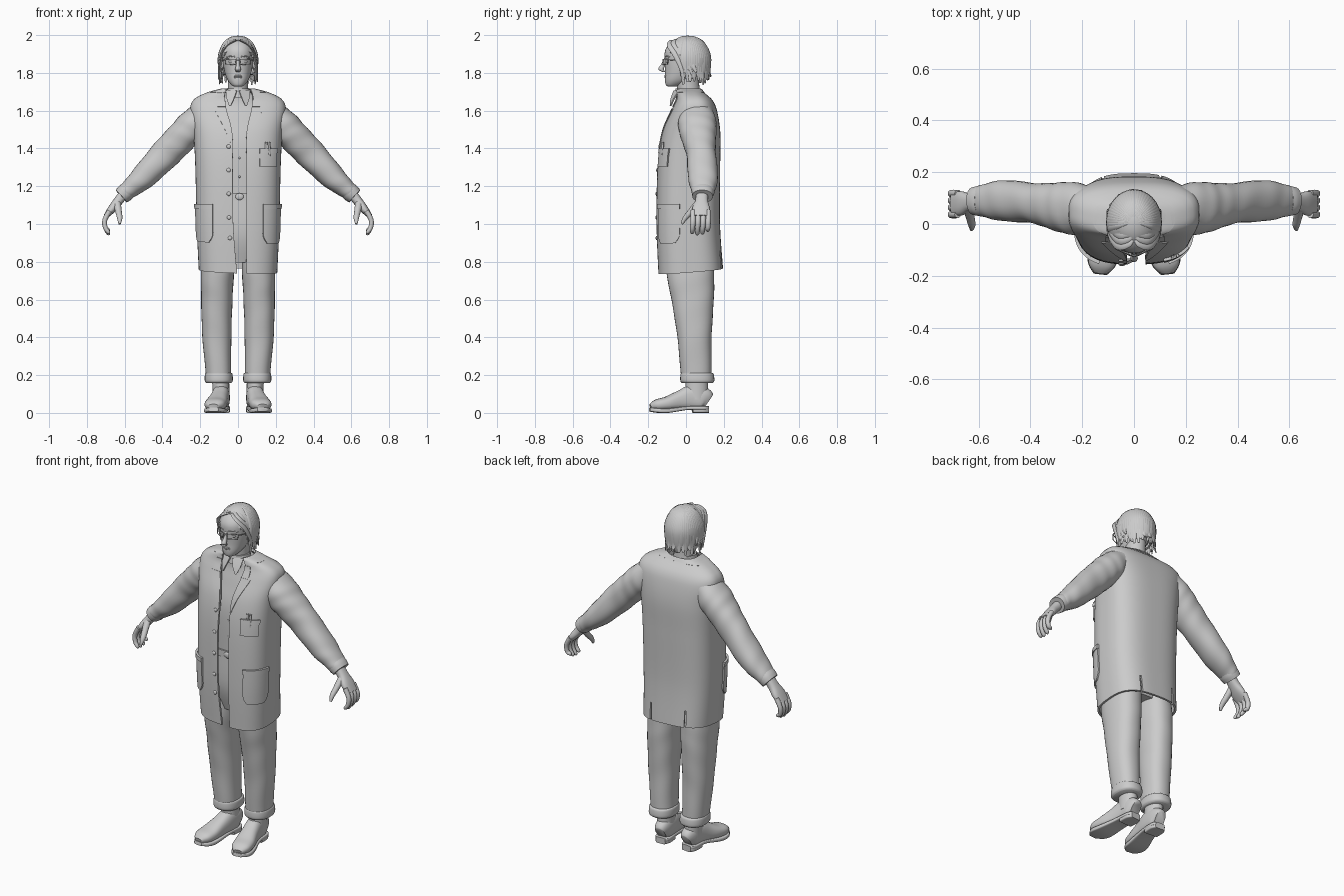
import bpy, bmesh, random
from math import sin, cos, asin, pi, radians
from mathutils import Vector, Matrix

if "Cube" in bpy.data.objects:
    bpy.data.objects.remove(bpy.data.objects["Cube"])
random.seed(4)
parts = []

grey = bpy.data.materials.new("plain grey")
grey.use_nodes = True
GREY = (0.6, 0.6, 0.6, 1)
grey.diffuse_color = GREY
grey.node_tree.nodes["Principled BSDF"].inputs["Base Color"].default_value = GREY


def add(name, bm, thick=0):
    bmesh.ops.recalc_face_normals(bm, faces=bm.faces)
    mesh = bpy.data.meshes.new(name)
    bm.to_mesh(mesh)
    bm.free()
    mesh.materials.append(grey)
    ob = bpy.data.objects.new(name, mesh)
    bpy.context.collection.objects.link(ob)
    if thick:
        mod = ob.modifiers.new("thickness", "SOLIDIFY")
        mod.thickness, mod.offset = thick, 0
        ob.modifiers.new("crisp rim", "EDGE_SPLIT").split_angle = radians(50)
    parts.append(ob)


def spline(keys, steps):
    """Catmull-Rom through rows of numbers."""
    out, last = [], len(keys) - 1
    for i in range(last):
        four = keys[max(i - 1, 0)], keys[i], keys[i + 1], keys[min(i + 2, last)]
        for k in range(steps):
            t = k / steps
            out.append([b + t / 2 * (c - a + t * (2 * a - 5 * b + 4 * c - d + t * (3 * (b - c) + d - a)))
                        for a, b, c, d in zip(*four)])
    return out + [list(keys[-1])]


def bend(value, power):
    return (1 if value > 0 else -1) * abs(value) ** (2 / power)


def grid(name, rows, wrap=False, thick=0, skip=None):
    bm = bmesh.new()
    vs = [[bm.verts.new(p) for p in row] for row in rows]
    n = len(rows[0])
    for i in range(len(vs) - 1):
        for j in range(n if wrap else n - 1):
            if skip and skip(i, j):
                continue
            k = (j + 1) % n
            bm.faces.new((vs[i][j], vs[i][k], vs[i + 1][k], vs[i + 1][j]))
    if wrap:
        bm.faces.new(vs[0])
        bm.faces.new(vs[-1])
    add(name, bm, thick)


def tube(name, keys, side=1, power=2, ref=(0, 1, 0), n=24, steps=5, fold=0, level=False):
    """Loft through rows of x, y, z, radius across, radius along ref."""
    rows, rings = spline(keys, steps), []
    ref = Vector(ref)
    for i, row in enumerate(rows):
        t = (Vector(rows[min(i + 1, len(rows) - 1)][:3]) - Vector(rows[max(i - 1, 0)][:3])).normalized()
        if level:
            t = Vector((0, 0, 1))
        v = (ref - t * ref.dot(t)).normalized()
        u = v.cross(t)
        ring = []
        for j in range(n):
            a = 2 * pi * j / n
            w = 1 + fold * sin(2 * a + i * 0.5) * sin(i * 0.4)
            p = Vector(row[:3]) + u * row[3] * w * bend(cos(a), power) + v * row[4] * w * bend(sin(a), power)
            ring.append((p.x * side, p.y, p.z))
        rings.append(ring)
    grid(name, rings, wrap=True)


def ball(name, place, size):
    bm = bmesh.new()
    bmesh.ops.create_uvsphere(bm, u_segments=32, v_segments=20, radius=1,
                              matrix=Matrix.Translation(place) @ Matrix.Diagonal((*size, 1)))
    add(name, bm)


def wire(name, points, r, closed=False):
    curve = bpy.data.curves.new(name, "CURVE")
    curve.dimensions, curve.bevel_depth = "3D", r
    line = curve.splines.new("POLY")
    line.points.add(len(points) - 1)
    for p, q in zip(line.points, points):
        p.co = (*q, 1)
    line.use_cyclic_u = closed
    curve.materials.append(grey)
    bpy.context.collection.objects.link(bpy.data.objects.new(name, curve))


# Coat surface: height, centre y, half width, half depth, right and left opening
COAT = spline([(.75, .025, .202, .165, .005, .045), (1, .012, .213, .162, .025, .045),
               (1.3, .015, .22, .16, .028, .045), (1.48, .028, .23, .148, .03, .045),
               (1.6, .043, .247, .115, .06, .07), (1.655, .043, .23, .09, .068, .078),
               (1.69, .025, .165, .068, .07, .075), (1.712, .014, .085, .062, .055, .06)], 8)
POWER = 2.9


def coat_row(z):
    for a, b in zip(COAT, COAT[1:]):
        if z <= b[0]:
            t = (z - a[0]) / (b[0] - a[0])
            return [p + (q - p) * t for p, q in zip(a, b)]
    return COAT[-1]


def edge(z, s):
    row = coat_row(z)
    return asin((row[5 if s > 0 else 4] / row[2]) ** (POWER / 2))


def coat_point(z, a, out=0):
    _, cy, rx, ry, _, _ = coat_row(z)
    x, y = (rx + out) * bend(sin(a), POWER), cy - (ry + out) * bend(cos(a), POWER)
    return x, y, z + max(0, 1 - (z - .75) / .3) * (y * .08 - x * .04)


def panel(name, z0, z1, start, end, out, cols, rows, thick, skip=None):
    pts = []
    for i in range(rows + 1):
        z = z0 + (z1 - z0) * i / rows
        a, b = start(z), end(z)
        pts.append([coat_point(z, a + (b - a) * j / cols, out) for j in range(cols + 1)])
    grid(name, pts, thick=thick, skip=skip)


def rounding(z):
    return 60 * max(0, .955 - z) ** 2


# Coat body with two back vents, collar, lapels, pockets, buttons
panel("coat_body", .75, 1.712, lambda z: edge(z, 1), lambda z: 2 * pi - edge(z, -1), 0, 110, 56, .012,
      lambda i, j: i < 6 and j in (47, 62))
panel("coat_collar", 1.695, 1.712, lambda z: edge(z, 1), lambda z: 2 * pi - edge(z, -1), .006, 60, 4, .008)
for s, tag in ((1, "left"), (-1, "right")):
    panel(tag + "_lapel", 1.42, 1.61, lambda z: s * edge(z, s),
          lambda z: s * (edge(z, s) + .02 + 1.1 * (z - 1.42)), .007, 8, 14, .007)
    panel(tag + "_collar_flap", 1.62, 1.675, lambda z: s * edge(z, s),
          lambda z: s * (edge(z, s) + .16), .007, 8, 8, .007)
    panel(tag + "_hip_pocket", .905, 1.1, lambda z: s * (.5 + rounding(z)),
          lambda z: s * (1.42 - rounding(z)), .007, 16, 16, .014)
    panel(tag + "_pocket_hem", 1.08, 1.105, lambda z: s * .48, lambda z: s * 1.43, .012, 16, 3, .012)
panel("breast_pocket", 1.305, 1.4, lambda z: .38, lambda z: .98, .007, 10, 8, .014)
panel("breast_pocket_flap", 1.375, 1.4, lambda z: .36, lambda z: 1, .011, 10, 3, .011)
for dx in (0, .02):
    wire("pocket_pen", [(.145 + dx, -.125, 1.36), (.15 + dx, -.123, 1.435)], .006)
for z in (1.41, 1.285, 1.16, 1.035, .93):
    ball("coat_button", coat_point(z, -edge(z, -1) - .06, .007), (.011, .006, .011))

# Shirt, belt, hips
tube("shirt", [(0, .015, 1.14, .165, .115), (0, .015, 1.4, .18, .118), (0, .03, 1.55, .18, .1),
               (0, .035, 1.64, .14, .08), (0, .02, 1.7, .062, .064)], power=2.5, n=40, level=True)
tube("shirt_collar", [(0, .006, 1.67, .07, .07), (0, .008, 1.718, .062, .062)], n=32, level=True)
tube("belt", [(0, .015, 1.125, .172, .125), (0, .015, 1.165, .172, .125)], power=2.5, n=40)
tube("hips", [(0, .02, .8, .11, .09), (0, .015, .95, .18, .122), (0, .015, 1.15, .168, .118)], power=2.5, n=40)
ball("belt_buckle", (.008, -.112, 1.145), (.022, .008, .018))
for z in (1.25, 1.35, 1.45, 1.55):
    ball("shirt_button", (.008, -.101 + max(0, z - 1.4) * .25, z), (.006, .006, .006))

for s, tag in ((1, "left_"), (-1, "right_")):
    # Shirt collar point
    grid(tag + "collar_point", [[(s * .006, -.064, 1.705), (s * .062, -.035, 1.708)],
                                [(s * .022, -.08, 1.66), (s * .06, -.062, 1.665)],
                                [(s * .038, -.083, 1.625), (s * .046, -.08, 1.625)]], thick=.007)
    # Sleeve and cuff
    tube(tag + "sleeve", [(.165, .055, 1.595, .07, .09), (.235, .06, 1.525, .084, .102),
                          (.3, .068, 1.458, .083, .092), (.38, .08, 1.375, .081, .077),
                          (.5, .09, 1.25, .067, .078), (.58, .09, 1.18, .048, .062),
                          (.612, .088, 1.152, .043, .052)],
         s, 2.2, n=32, steps=8, fold=.03)
    tube(tag + "cuff", [(.585, .089, 1.176, .047, .059), (.6, .089, 1.163, .048, .058),
                        (.618, .088, 1.147, .044, .054)], s, 2.2)
    # Hand
    tube(tag + "palm", [(.6, .085, 1.165, .026, .032), (.635, .083, 1.12, .025, .034),
                        (.667, .08, 1.08, .022, .047), (.7, .078, 1.04, .013, .043)], s, 2.4)
    for k in range(4):
        y, drop = .037 + .027 * k, (.006, 0, .004, .018)[k]
        tube(tag + "finger", [(.68, y, 1.07, .014, .014), (.705, y, 1.02, .013, .014),
                              (.702, y - .002, .98, .012, .013), (.686, y - .004, .95 + drop, .01, .011),
                              (.682, y - .004, .941 + drop, .003, .004)], s, n=12)
    tube(tag + "thumb", [(.64, .06, 1.11, .016, .02), (.632, .025, 1.065, .016, .017),
                         (.626, -.005, 1.03, .013, .014), (.627, -.022, 1, .006, .006)], s, n=12, ref=(1, 0, 0))
    # Trouser leg with turn-up
    tube(tag + "trouser_leg", [(.1, .02, .95, .082, .108), (.108, .022, .76, .087, .127),
                               (.112, .035, .6, .083, .112), (.112, .045, .4, .077, .09),
                               (.102, .055, .18, .066, .08)], s, 2.3, n=32, steps=8, fold=.015, level=True)
    tube(tag + "turn_up", [(.102, .058, .212, .066, .08), (.102, .059, .204, .073, .088),
                           (.102, .06, .17, .074, .09), (.102, .06, .157, .066, .08)],
         s, 2.3, n=32, level=True)
    # Shoe
    tube(tag + "ankle", [(.092, .058, .2, .045, .058), (.09, .056, .07, .045, .062)], s, level=True)
    tube(tag + "shoe_upper", [(.085, .117, .06, .03, .045), (.087, .09, .075, .043, .062),
                              (.09, .03, .08, .046, .067), (.1, -.03, .067, .049, .052),
                              (.115, -.1, .05, .057, .037), (.125, -.155, .042, .052, .029),
                              (.13, -.188, .033, .026, .014)], s, 2.5, (0, 0, 1))
    tube(tag + "sole", [(.085, .119, .026, .03, .01), (.087, .09, .026, .045, .01),
                        (.095, 0, .025, .046, .01), (.115, -.1, .012, .058, .012),
                        (.125, -.155, .013, .054, .012), (.13, -.193, .018, .026, .01)], s, 6, (0, 0, 1))
    tube(tag + "heel", [(.085, .119, .014, .03, .014), (.087, .09, .014, .044, .014),
                        (.09, .035, .014, .044, .014)], s, 6, (0, 0, 1))
    # Ear, eye, eyebrow, spectacles
    ball(tag + "ear", (s * .082, .002, 1.85), (.012, .02, .032))
    ball(tag + "eye", (s * .034, -.094, 1.858), (.017, .011, .008))
    wire(tag + "eyebrow", [(s * .015, -.112, 1.885), (s * .04, -.102, 1.889), (s * .06, -.083, 1.883)], .003)
    wire(tag + "lens_rim", [(s * .01, -.122, 1.872), (s * .07, -.095, 1.874),
                            (s * .066, -.098, 1.846), (s * .016, -.121, 1.844)], .0025, True)
    wire(tag + "spectacle_arm", [(s * .07, -.095, 1.87), (s * .085, -.06, 1.868), (s * .086, .01, 1.865)], .0025)
wire("spectacle_bridge", [(-.01, -.122, 1.868), (.01, -.122, 1.868)], .0025)

# Neck, head, nose, lips
tube("neck", [(0, .02, 1.66, .056, .058), (0, .01, 1.74, .054, .06), (0, .01, 1.82, .056, .065)], level=True)
tube("head", [(0, -.075, 1.727, .018, .018), (0, -.066, 1.735, .034, .04), (0, -.042, 1.762, .055, .069),
              (0, -.015, 1.805, .071, .095), (0, -.004, 1.86, .08, .108), (0, .002, 1.92, .082, .112),
              (0, .005, 1.965, .06, .08), (0, .005, 1.985, .02, .03)], power=2.2, n=40, level=True)
tube("nose", [(0, -.104, 1.882, .008, .01), (0, -.118, 1.848, .009, .012),
              (0, -.132, 1.82, .015, .015), (0, -.116, 1.804, .011, .008)], n=16, level=True)
for z in (1.784, 1.776):
    ball("lip", (0, -.107, z), (.022, .008, .005))

# Hair cap, opened over the face
C, R = Vector((0, .008, 1.87)), Vector((.1, .118, .123))
cap = bmesh.new()
bmesh.ops.create_uvsphere(cap, u_segments=48, v_segments=32, radius=1,
                          matrix=Matrix.Translation(C) @ Matrix.Diagonal((*R, 1)))
bald = []
for f in cap.faces:
    x, y, z = f.calc_center_median()
    if z < 1.79 or (y < .02 and z < 1.95 - 1.7 * (y + .1)):
        bald.append(f)
bmesh.ops.delete(cap, geom=bald, context="FACES")
add("hair_cap", cap, .008)

# Hair locks fanning from the crown around sides and back
LOCKS = 34
for k in range(LOCKS):
    a = radians(-102 + 204 * k / (LOCKS - 1))
    dx, dy = sin(a), cos(a)
    low, flick = random.uniform(1.735, 1.785), random.uniform(.88, 1.1)
    keys = []
    for deg, thick, wide in ((2, .003, .002), (20, .006, .007), (45, .008, .014), (80, .008, .018)):
        p = radians(deg)
        keys.append((C.x + R.x * dx * sin(p), C.y + R.y * dy * sin(p), C.z + R.z * cos(p), thick, wide))
    for grow, z, wide in ((.97, 1.81, .016), (flick, low, .005)):
        keys.append((R.x * dx * grow, C.y + R.y * dy * grow, z, wide * .45, wide))
    tube("hair_lock", keys, ref=(dy, -dx, 0), n=8, steps=4)

# Front locks swept from the parting
for s in (1, -1):
    for k in range(4):
        y = .022 * k
        tube("front_lock", [(.002, -.06 + y, 1.972 + k * .005, .002, .004),
                            (.022, -.078 + y, 1.968 + k * .005, .005, .013),
                            (.06, -.084 + y, 1.945 + k * .005, .006, .017),
                            (.086, -.06 + y, 1.905, .007, .016),
                            (.099, -.03 + y, 1.84, .006, .013),
                            (.102, -.012 + y, 1.765 + .012 * k, .003, .004)], s, n=8)

bpy.ops.object.select_all(action="DESELECT")
for ob in parts:
    ob.select_set(True)
bpy.context.view_layer.objects.active = parts[0]
bpy.ops.object.shade_smooth_by_angle(angle=radians(50))
